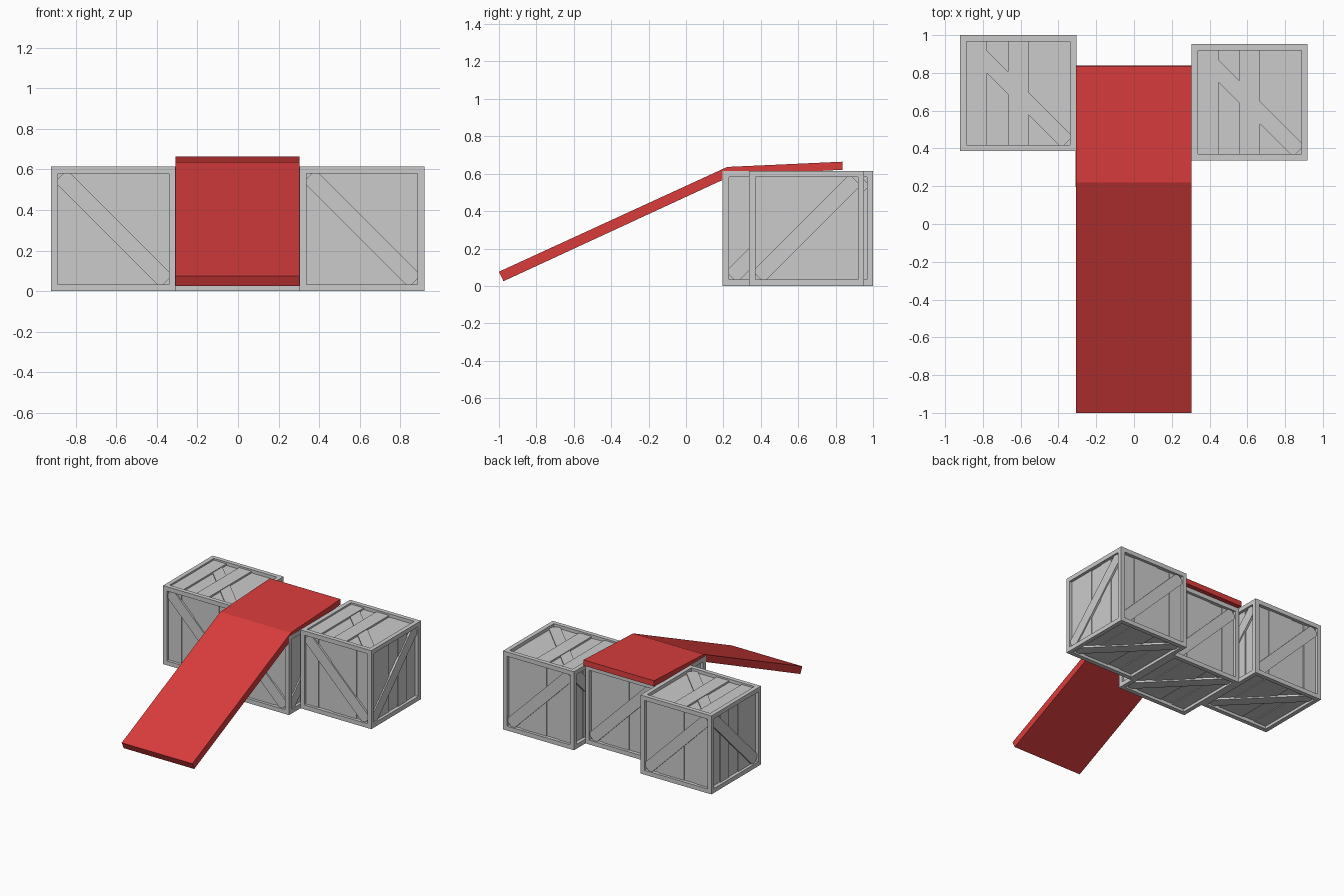
import bpy, bmesh
from math import radians
from mathutils import Matrix, Vector

if "Cube" in bpy.data.objects:
    bpy.data.objects.remove(bpy.data.objects["Cube"])

S = 0.615        # crate edge length
H = S / 2
F = 0.034        # frame bar thickness
INNER = S - 2 * F


def finish(name, bm, loc=(0, 0, 0), mat=None):
    bmesh.ops.recalc_face_normals(bm, faces=bm.faces[:])
    me = bpy.data.meshes.new(name)
    bm.to_mesh(me)
    bm.free()
    ob = bpy.data.objects.new(name, me)
    ob.location = loc
    bpy.context.collection.objects.link(ob)
    if mat:
        me.materials.append(mat)
    return ob


def add_box(bm, centre, size, basis=Matrix.Identity(4)):
    m = basis @ Matrix.Translation(centre) @ Matrix.Diagonal((*size, 1))
    bmesh.ops.create_cube(bm, size=1, matrix=m)


def face_basis(u, v, w):
    # local x across the planks, y along them, z outwards
    return Matrix((u, v, w)).transposed().to_4x4()


X, Y, Z = Vector((1, 0, 0)), Vector((0, 1, 0)), Vector((0, 0, 1))

# each face: axes, brace angle, plank recesses, brace recess
HI, LO = 0.022, 0.028
FRONT = (HI, LO, HI, HI, LO)
SIDE = (HI, HI, LO, HI, LO)
LID = (0.013, 0.026, 0.013, 0.026, 0.026)
FACES = [
    (face_basis(X, Z, -Y), -45, FRONT, 0.012),
    (face_basis(X, Z, Y), -45, FRONT, 0.012),
    (face_basis(Y, Z, X), 45, SIDE, 0.012),
    (face_basis(Y, Z, -X), 45, SIDE, 0.012),
    (face_basis(X, Y, Z), -45, LID, 0.018),
    (face_basis(X, Y, -Z), -45, FRONT, 0.012),
]


def crate(prefix, x, y):
    loc = (x, y, H)
    # twelve frame bars
    bm = bmesh.new()
    e = H - F / 2
    for a in (-e, e):
        for b in (-e, e):
            add_box(bm, (a, b, 0), (F, F, S))
            add_box(bm, (0, a, b), (INNER, F, F))
            add_box(bm, (a, 0, b), (F, INNER, F))
    finish(prefix + "_crate_frame", bm, loc)

    # recessed planks and diagonal braces on all six faces
    planks, braces = bmesh.new(), bmesh.new()
    for basis, angle, recess, brace_recess in FACES:
        w = INNER / len(recess)
        for i, r in enumerate(recess):
            back = 0.034
            add_box(planks, (-INNER / 2 + w * (i + 0.5), 0, H - (r + back) / 2),
                    (w, INNER, back - r), basis)
        turn = basis @ Matrix.Rotation(radians(angle), 4, 'Z')
        add_box(braces, (0, 0, H - (brace_recess + 0.032) / 2),
                (0.735, 0.085, 0.032 - brace_recess), turn)
    finish(prefix + "_crate_planks", planks, loc)
    finish(prefix + "_crate_braces", braces, loc)


crate("left", -0.613, 0.693)
crate("middle", -0.002, 0.503)
crate("right", 0.612, 0.645)

# red sloped board and the landing board behind it
red = bpy.data.materials.new("red_paint")
red.diffuse_color = (0.7, 0.045, 0.045, 1)
red.use_nodes = True
red.node_tree.nodes["Principled BSDF"].inputs["Base Color"].default_value = red.diffuse_color


def board(name, profile, x0=-0.308, x1=0.304):
    bm = bmesh.new()
    f = bm.faces.new([bm.verts.new((x0, y, z)) for y, z in profile])
    r = bmesh.ops.extrude_face_region(bm, geom=[f])
    verts = [v for v in r["geom"] if isinstance(v, bmesh.types.BMVert)]
    bmesh.ops.translate(bm, verts=verts, vec=(x1 - x0, 0, 0))
    finish(name, bm, mat=red)


board("ramp_board", [(-1.0, 0.076), (-0.976, 0.025), (0.225, 0.58), (0.22, 0.636)])
board("landing_board", [(0.22, 0.636), (0.225, 0.59), (0.838, 0.621), (0.836, 0.664)])
